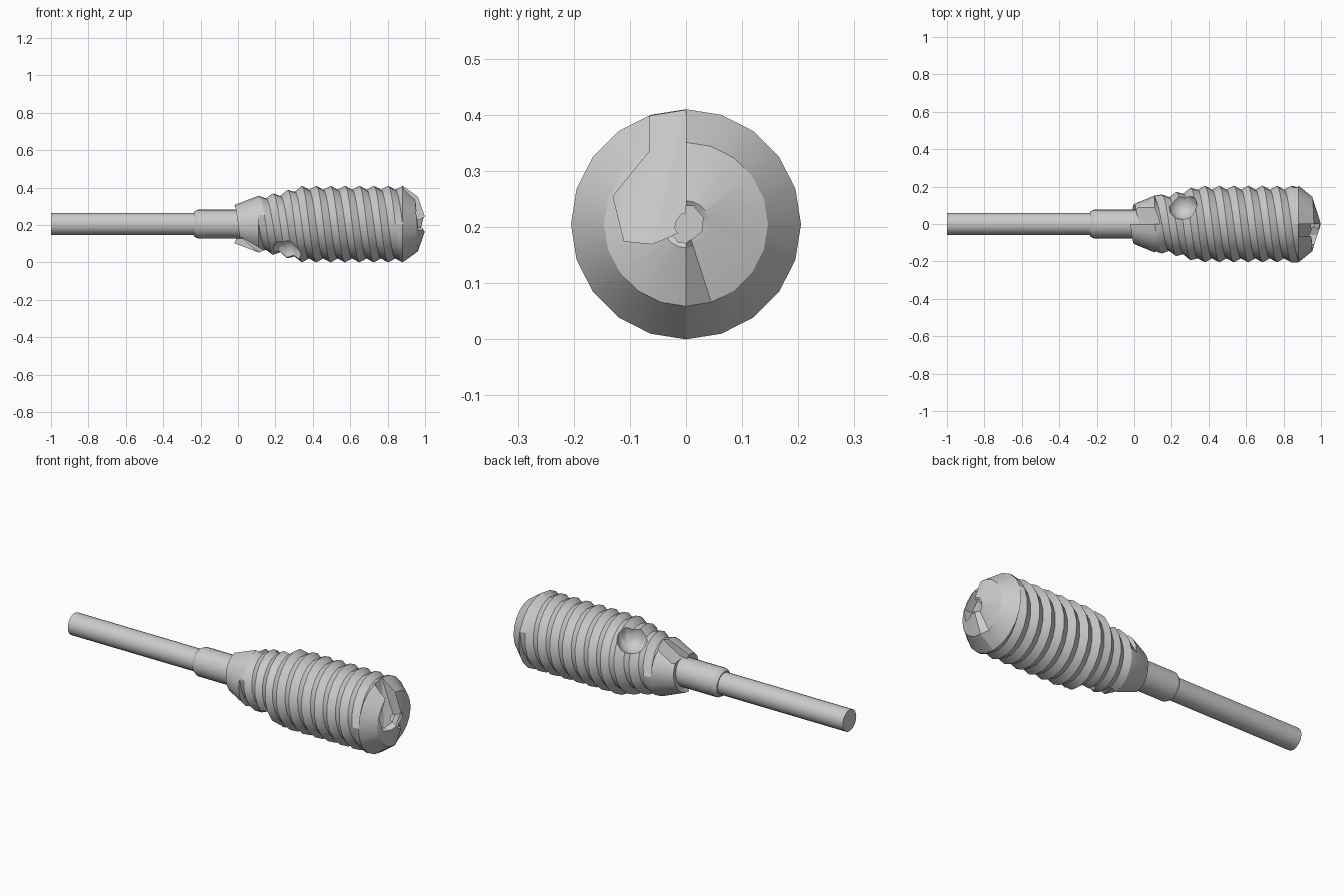
import bpy, bmesh, math
from mathutils import Matrix, Vector

if "Cube" in bpy.data.objects:
    bpy.data.objects.remove(bpy.data.objects["Cube"])

ZC, N = 0.205, 20           # axis height, number of sides
PITCH, LEAD = 0.077, 0.154  # crest spacing, lead of the double-start thread
X0, X1 = 0.11, 0.88         # threaded range


def new_object(name, bm):
    bmesh.ops.recalc_face_normals(bm, faces=bm.faces[:])
    mesh = bpy.data.meshes.new(name)
    bm.to_mesh(mesh)
    bm.free()
    ob = bpy.data.objects.new(name, mesh)
    bpy.context.collection.objects.link(ob)
    return ob


def skin(name, columns):
    """Join neighbouring columns of points with quads and weld the seams."""
    bm = bmesh.new()
    cols = [[bm.verts.new(p) for p in c] for c in columns]
    for a, b in zip(cols, cols[1:]):
        for k in range(len(a) - 1):
            bm.faces.new((a[k], a[k + 1], b[k + 1], b[k]))
    bmesh.ops.remove_doubles(bm, verts=bm.verts[:], dist=1e-4)
    return new_object(name, bm)


def point(x, r, t):
    return (x, -r * math.sin(t), ZC + r * math.cos(t))


def smooth(ob):
    bpy.ops.object.select_all(action='DESELECT')
    ob.select_set(True)
    bpy.context.view_layer.objects.active = ob
    bpy.ops.object.shade_smooth_by_angle(angle=math.radians(25))


def envelope(x):
    pts = [(-0.1, 0.08), (0.0, 0.107), (0.11, 0.152), (0.22, 0.17), (0.34, 0.205), (1.0, 0.205)]
    for (a, ra), (b, rb) in zip(pts, pts[1:]):
        if x <= b:
            return ra + (rb - ra) * (x - a) / (b - a)


# Shaft with stepped collar
profile = [(-1, 0), (-1, 0.059), (-0.235, 0.059), (-0.235, 0.065),
           (-0.215, 0.077), (0.06, 0.077), (0.06, 0)]
shaft = skin("shaft", [[point(x, r, math.tau * i / 24) for x, r in profile] for i in range(25)])
smooth(shaft)

# Threaded body: helical rows between the relieved neck and the cutting tip
columns = []
for i in range(N + 1):
    t = math.tau * i / N
    back = (i % (N // 2)) / (N // 2)
    front = (-i % (N // 2)) / (N // 2)
    xn = -0.02 + 0.04 * back
    col = [(0.03, 0), (xn, envelope(xn))]
    for k in range(-6, 22):
        raw = X0 + PITCH / 2 * k + LEAD * t / math.tau
        x = min(max(raw, X0), X1)
        crest = k % 2 == 0 or x in (X0, X1)
        col.append((x, envelope(x) - (0 if crest else 0.021)))
    drop = 0.03 * front
    col += [(0.962 - drop * 0.6, 0.146), (0.998 - drop, 0.042), (0.975, 0)]
    columns.append([point(x, r, t) for x, r in col])
body = skin("threaded_body", columns)

cutters = []


def prism(name, base, top):
    """Closed prism between two matching outlines."""
    bm = bmesh.new()
    a = [bm.verts.new(p) for p in base]
    b = [bm.verts.new(p) for p in top]
    bm.faces.new(a)
    bm.faces.new(b[::-1])
    for k in range(len(a)):
        j = (k + 1) % len(a)
        bm.faces.new((a[k], a[j], b[j], b[k]))
    bmesh.ops.triangulate(bm, faces=bm.faces[:])
    cutters.append(new_object(name, bm))


# Opposed pairs: tip flutes, neck flutes and thread run-out pockets
for s in (1, -1):
    outline = [(0, -0.01), (0, 0.21), (-0.065, 0.2), (-0.065, 0.13), (-0.13, 0.05),
               (-0.11, -0.03), (-0.06, -0.035)]
    tip = [(s * y, s * z) for y, z in outline]
    prism("tip_flute_cutter",
          [(0.965 - 0.42 * math.hypot(y, z), y, ZC + z) for y, z in tip],
          [(1.1, y, ZC + z) for y, z in tip])
    wedge = [(-0.1, -0.075), (0.025, -0.075), (0.145, -0.145), (0.16, -0.2), (-0.1, -0.2)]
    prism("neck_flute_cutter",
          [(x, 0.0, ZC + s * z) for x, z in wedge],
          [(x, -0.2 * s, ZC + s * z) for x, z in wedge])
    bm = bmesh.new()
    bmesh.ops.create_uvsphere(bm, u_segments=12, v_segments=8, radius=0.08,
                              matrix=Matrix.Translation((0.26, -0.10 * s, ZC - 0.155 * s)))
    cutters.append(new_object("runout_cutter", bm))

# Eight-sided tip socket
bm = bmesh.new()
bmesh.ops.create_cone(bm, cap_ends=True, segments=8, radius1=0.02, radius2=0.043, depth=0.07,
                      matrix=Matrix.Translation((0.98, 0, ZC)) @ Matrix.Rotation(math.pi / 2, 4, 'Y')
                      @ Matrix.Rotation(math.pi / 8, 4, 'Z'))
cutters.append(new_object("socket_cutter", bm))

bpy.context.view_layer.objects.active = body
for c in cutters:
    c.hide_render = True
    m = body.modifiers.new("cut", 'BOOLEAN')
    m.operation, m.solver, m.object = 'DIFFERENCE', 'EXACT', c
    bpy.ops.object.modifier_apply(modifier=m.name)
for c in cutters:
    bpy.data.objects.remove(c)
smooth(body)
